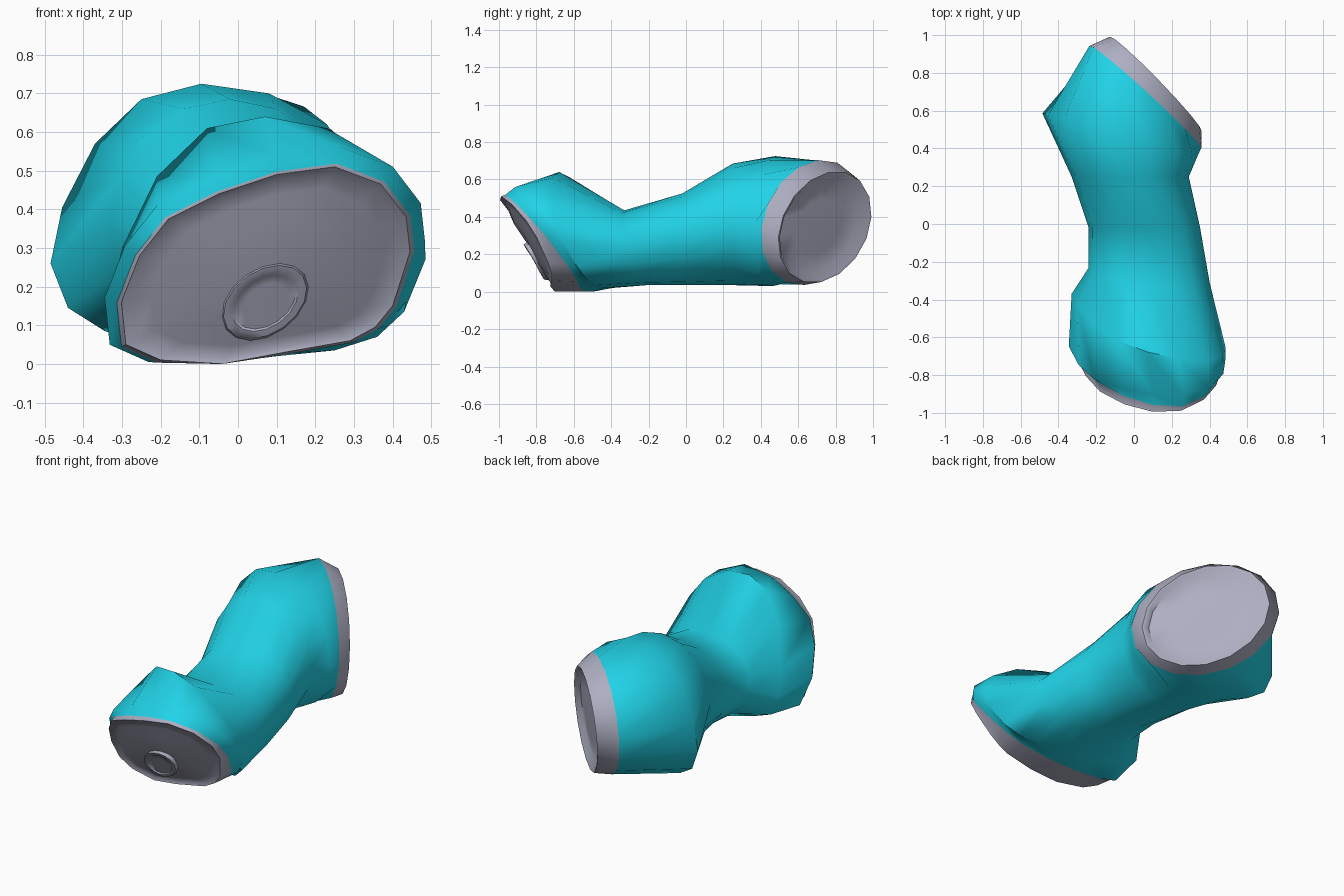
import bpy, bmesh, math

cube = bpy.data.objects.get("Cube")
if cube:
    bpy.data.objects.remove(cube, do_unlink=True)

SIDES = 16


def material(name, rgb):
    m = bpy.data.materials.new(name)
    m.use_nodes = True
    m.diffuse_color = (*rgb, 1)
    m.node_tree.nodes["Principled BSDF"].inputs["Base Color"].default_value = (*rgb, 1)
    return m


teal = material("teal paint", (0.015, 0.65, 0.80))
metal = material("bare metal", (0.42, 0.43, 0.54))


def oval(cx, cz, rx, rz, rot=0, power=2.0):
    """Outline of a turned oval, as x, z pairs from the right, counter-clockwise."""
    c, s = math.cos(math.radians(rot)), math.sin(math.radians(rot))
    pts = []
    for i in range(SIDES):
        t = 2 * math.pi * i / SIDES
        u = math.copysign(abs(math.cos(t)) ** (2 / power), math.cos(t)) * rx
        v = math.copysign(abs(math.sin(t)) ** (2 / power), math.sin(t)) * rz
        pts.append((cx + u * c - v * s, cz + u * s + v * c))
    return pts


def scaled(outline, k, lift=0.0):
    """Outline scaled about its own middle."""
    mx = sum(x for x, z in outline) / SIDES
    mz = sum(z for x, z in outline) / SIDES
    return [(mx + (x - mx) * k, mz + (z - mz) * k + lift) for x, z in outline]


def ring(outline, y0, ax=0.0, az=0.0, bend=0.0, dy=0.0):
    """Lay an outline on a tilted, slightly bent plane."""
    return [(x, y0 + dy + ax * x + az * z + bend * (x - 0.08) ** 2, max(0.0, z))
            for x, z in outline]


def loft(name, rings, mats, is_metal):
    """Skin the rings, cap both ends, colour each band by its number."""
    bm = bmesh.new()
    loops = [[bm.verts.new(p) for p in r] for r in rings]
    for band, (a, b) in enumerate(zip(loops, loops[1:])):
        for i in range(SIDES):
            j = (i + 1) % SIDES
            f = bm.faces.new((a[i], a[j], b[j], b[i]))
            f.material_index = int(is_metal(band))
    for end in (loops[0], loops[-1]):
        bm.faces.new(end).material_index = int(is_metal(-1))
    bmesh.ops.recalc_face_normals(bm, faces=bm.faces)
    me = bpy.data.meshes.new(name)
    bm.to_mesh(me)
    bm.free()
    for m in mats:
        me.materials.append(m)
    ob = bpy.data.objects.new(name, me)
    bpy.context.collection.objects.link(ob)
    bpy.ops.object.select_all(action="DESELECT")
    ob.select_set(True)
    bpy.context.view_layer.objects.active = ob
    bpy.ops.object.shade_smooth_by_angle(angle=math.radians(50))


# Squashed outlines of the front lip, the front shoulder and the rear fold
lip = [(.445, .29), (.435, .38), (.37, .465), (.25, .51), (.1, .49), (-.05, .44),
       (-.18, .375), (-.255, .28), (-.302, .16), (-.29, .05), (-.2, .01), (-.04, 0),
       (.12, .03), (.29, .06), (.355, .095), (.4, .15)]
shoulder = [(.485, .27), (.47, .405), (.39, .515), (.23, .61), (.07, .64), (-.08, .61),
            (-.21, .485), (-.3, .3), (-.33, .17), (-.3, .07), (-.2, .03), (-.05, .02),
            (.1, .02), (.25, .035), (.36, .07), (.43, .135)]
fold = [(.335, .35), (.31, .5), (.23, .62), (.08, .7), (-.095, .725), (-.25, .685),
        (-.37, .57), (-.455, .405), (-.485, .26), (-.44, .145), (-.345, .085), (-.2, .04),
        (-.05, .03), (.1, .04), (.22, .1), (.31, .21)]

front_plane = (-0.71, 0, -0.58, 0.6)
back_plane = (0.816, -1.0, 0.12)
back_lip = oval(0.115, 0.345, 0.238, 0.302, 15)

# Nearly flush front end, from the middle out to the lip
front_end = [ring(scaled(lip, k), *front_plane, dy=d)
             for k, d in ((0.5, 0.0), (0.8, 0.012), (0.93, 0.012), (1, 0))]

# Crumpled sleeve, front to back
sleeve = [
    ring(scaled(lip, 1.03), -0.55, 0, -0.82, 0.3),
    ring(scaled(lip, 1.11, 0.02), -0.50, 0.05, -0.76),
    ring(shoulder, -0.40, -0.3, -0.4),
    ring(oval(0.08, 0.235, 0.32, 0.20, 0, 2.2), -0.19, -0.12, -0.3),
    ring(oval(0.055, 0.28, 0.295, 0.245, 0, 2.1), -0.02),
    ring(oval(-0.02, 0.36, 0.31, 0.325), 0.25),
    ring(fold, 0.45, -0.28),
    ring(oval(0.06, 0.37, 0.29, 0.34, 20), 0.69, -0.9, 0.1),
]

# Recessed back end, from the lip to the middle
back_end = [ring(scaled(back_lip, k), *back_plane, dy=d)
            for k, d in ((1, 0), (0.95, -0.005), (0.82, -0.04), (0.5, -0.035))]

first = len(front_end)
last = first + len(sleeve) - 1
loft("crushed_can_body", front_end + sleeve + back_end, (teal, metal),
     lambda band: band < first or band >= last)

# Oval dent ring standing on the front end
dent = oval(0.07, 0.16, 0.125, 0.085, 35)
loft("front_dent_ring",
     [ring(scaled(dent, k), *front_plane, dy=d) for k, d in
      ((0.5, -0.004), (0.7, -0.004), (0.76, -0.012), (0.95, -0.012), (1, 0.014))],
     (metal,), lambda band: False)
